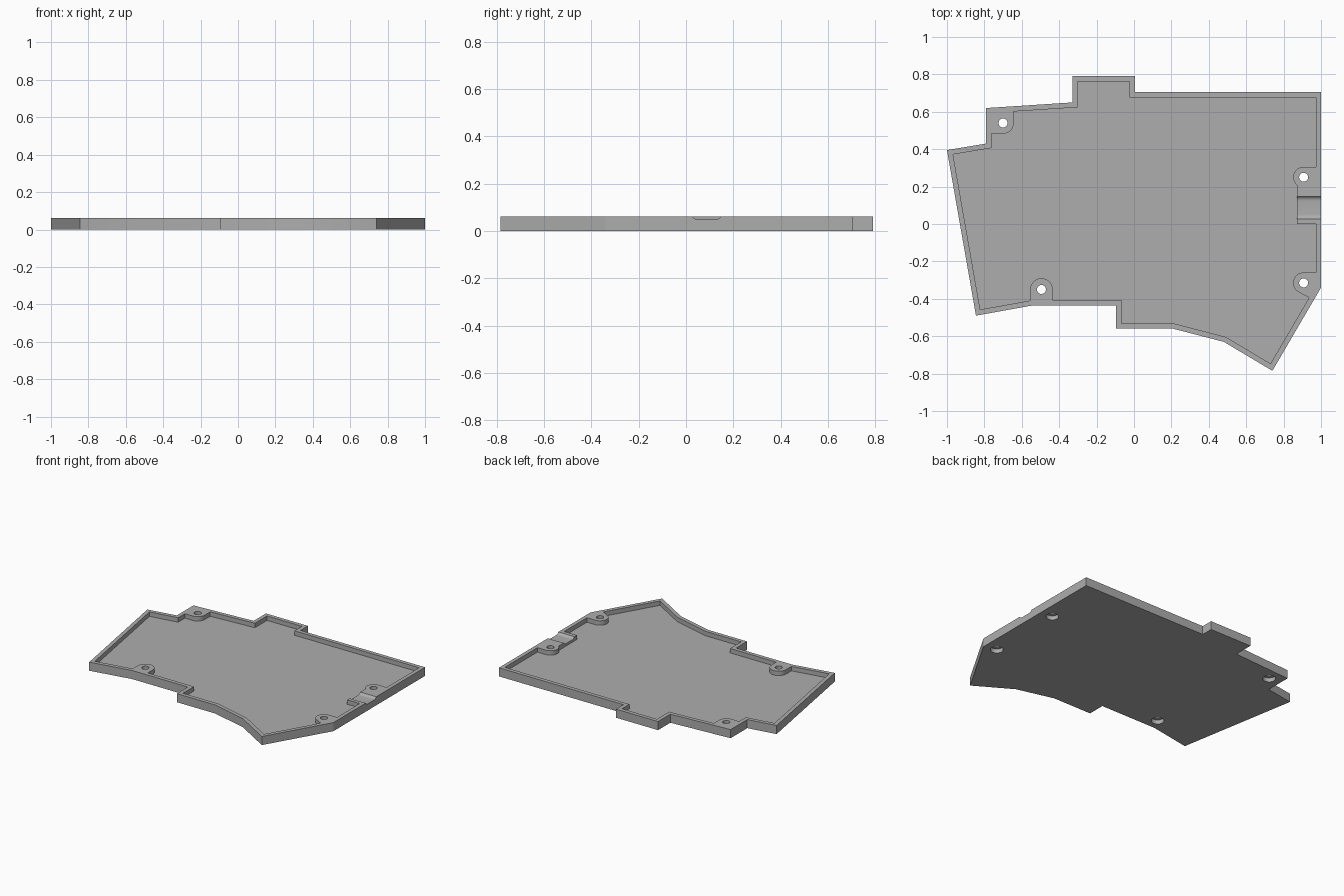
import bpy, bmesh
from math import pi, sin, cos
from mathutils import Vector
from mathutils.geometry import convex_hull_2d

if "Cube" in bpy.data.objects:
    bpy.data.objects.remove(bpy.data.objects["Cube"])

HEIGHT, FLOOR, WALL, ABOVE = 0.062, 0.03, 0.028, 0.12

grey = bpy.data.materials.new("plain grey")
grey.use_nodes = True
grey.diffuse_color = (0.42, 0.42, 0.42, 1)
grey.node_tree.nodes["Principled BSDF"].inputs["Base Color"].default_value = grey.diffuse_color


def prism(name, points, z0, z1):
    """Upright solid over a flat outline."""
    bm = bmesh.new()
    face = bm.faces.new([bm.verts.new((x, y, z0)) for x, y in points])
    top = bmesh.ops.extrude_face_region(bm, geom=[face])["geom"]
    verts = [v for v in top if isinstance(v, bmesh.types.BMVert)]
    bmesh.ops.translate(bm, verts=verts, vec=(0, 0, z1 - z0))
    bmesh.ops.recalc_face_normals(bm, faces=bm.faces)
    mesh = bpy.data.meshes.new(name)
    bm.to_mesh(mesh)
    bm.free()
    mesh.materials.append(grey)
    obj = bpy.data.objects.new(name, mesh)
    bpy.context.collection.objects.link(obj)
    return obj


def cut(target, cutter):
    """Subtract the cutter, apply, and discard it."""
    mod = target.modifiers.new("cut", "BOOLEAN")
    mod.operation, mod.solver, mod.object = "DIFFERENCE", "EXACT", cutter
    bpy.context.view_layer.objects.active = target
    bpy.ops.object.modifier_apply(modifier=mod.name)
    bpy.data.objects.remove(cutter)


def circle(x, y, r, n=40):
    return [(x + r * cos(2 * pi * i / n), y + r * sin(2 * pi * i / n)) for i in range(n)]


def inset(points, d):
    """Clockwise outline moved inwards by d, with mitred corners."""
    pts, result = [Vector(p) for p in points], []
    for i, p in enumerate(pts):
        a = (p - pts[i - 1]).normalized()
        b = (pts[(i + 1) % len(pts)] - p).normalized()
        na, nb = Vector((a.y, -a.x)), Vector((b.y, -b.x))
        result.append(p + (na + nb) * d / (1 + na.dot(nb)))
    return result


# Tray outline, clockwise from the far left corner
outline = [(-1, 0.395), (-0.79, 0.43), (-0.79, 0.62), (-0.33, 0.65), (-0.33, 0.79),
           (0.005, 0.79), (0.005, 0.705), (1, 0.705), (1, -0.34), (0.74, -0.785),
           (0.48, -0.63), (0.21, -0.56), (-0.095, -0.56), (-0.095, -0.435),
           (-0.54, -0.435), (-0.845, -0.49)]
tray = prism("tray", outline, 0, HEIGHT)
cavity = prism("cavity_cutter", inset(outline, WALL), FLOOR, ABOVE)

# Screw bosses: centre, radius, and the points in the wall they reach to
bosses = [
    (-0.70, 0.54, 0.057, [(-0.78, 0.483), (-0.78, 0.612), (-0.643, 0.62)]),
    (0.907, 0.25, 0.056, [(0.99, 0.306), (0.99, 0.194)]),
    (0.907, -0.315, 0.056, [(0.99, -0.259), (0.99, -0.33), (0.955, -0.404)]),
    (-0.495, -0.35, 0.06, [(-0.555, -0.43), (-0.435, -0.43)]),
]
for x, y, r, reach in bosses:
    pts = [Vector(p) for p in circle(x, y, r) + reach]
    hull = [pts[i] for i in convex_hull_2d(pts)]
    cut(cavity, prism("boss", hull, 0, 2 * ABOVE))

# Solid block under the connector notch
block = [(0.872, 0), (0.99, 0), (0.99, 0.24), (0.872, 0.24)]
cut(cavity, prism("connector_block", block, 0, 2 * ABOVE))
cut(tray, cavity)

# Screw holes with wide recesses underneath
for x, y, r, reach in bosses:
    cut(tray, prism("screw_hole", circle(x, y, 0.024), -0.1, ABOVE))
    cut(tray, prism("screw_recess", circle(x, y, 0.042), -0.1, 0.03))

# Shallow round-cornered notch for the connector, running along x
y0, y1, depth, rad = 0.023, 0.152, 0.014, 0.028
bottom = HEIGHT - depth
arc = [i * pi / 16 for i in range(9)]
profile = [(y0 + rad - rad * cos(a), bottom + rad - rad * sin(a)) for a in arc]
profile += [(y1 - rad + rad * sin(a), bottom + rad - rad * cos(a)) for a in arc]
profile += [(y1, ABOVE), (y0, ABOVE)]
notch = prism("notch_cutter", profile, 0.8, 1.1)
for v in notch.data.vertices:
    v.co = (v.co.z, v.co.x, v.co.y)
cut(tray, notch)

# Smooth the round walls, keep the corners sharp
bpy.ops.object.select_all(action="DESELECT")
tray.select_set(True)
bpy.context.view_layer.objects.active = tray
bpy.ops.object.shade_smooth_by_angle(angle=pi / 9)
